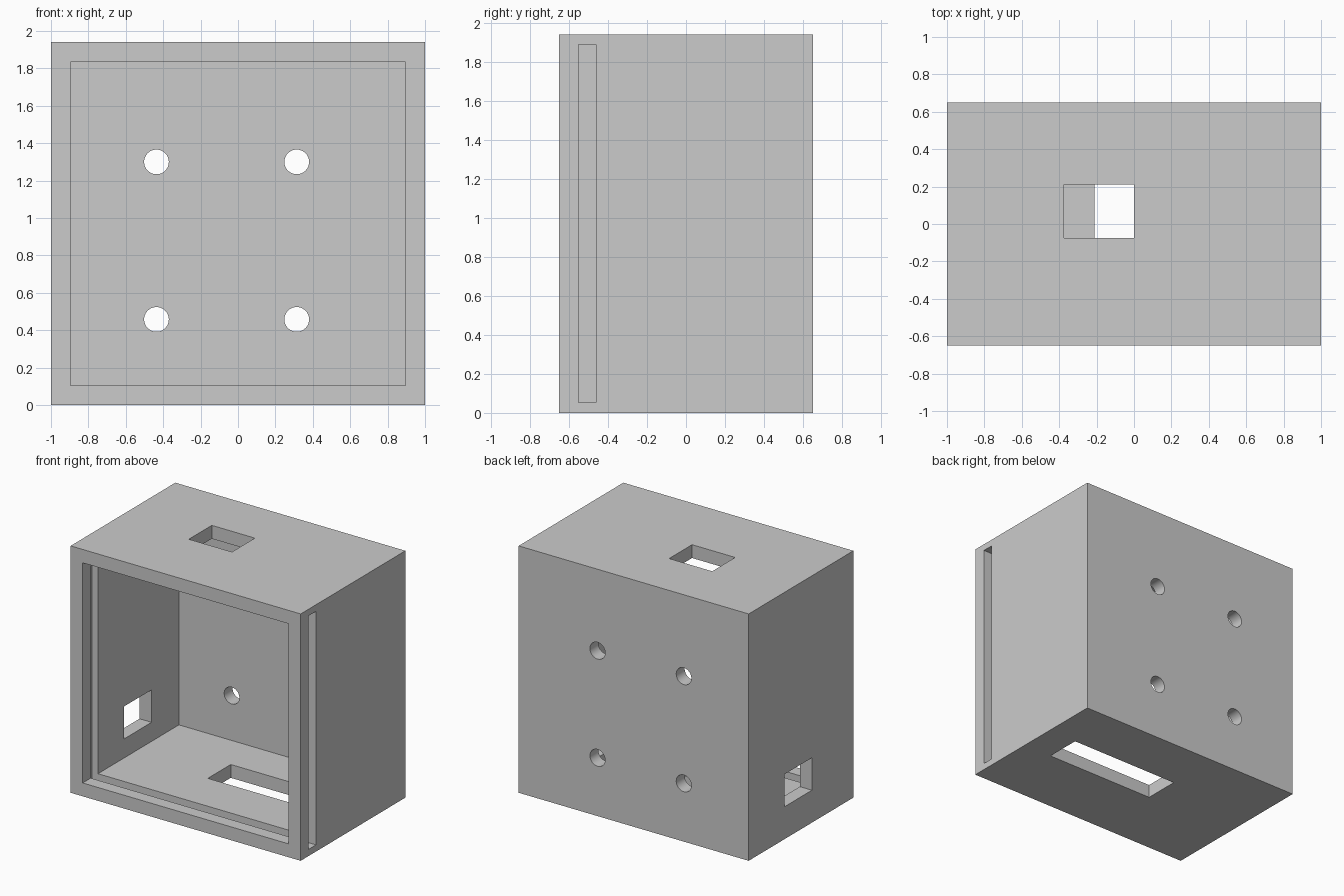
import bpy
from math import radians

if "Cube" in bpy.data.objects:
    bpy.data.objects.remove(bpy.data.objects["Cube"])

W, D, H = 1.0, 0.65, 1.94      # half width, half depth, height
T = 0.105                      # wall thickness
OUT = 0.1                      # cutter overshoot

grey = bpy.data.materials.new("Plain grey")
grey.use_nodes = True
colour = (0.6, 0.6, 0.6, 1)
grey.diffuse_color = colour
grey.node_tree.nodes["Principled BSDF"].inputs["Base Color"].default_value = colour


def box(name, x, y, z):
    """Box spanning the given (low, high) ranges."""
    spans = (x, y, z)
    bpy.ops.mesh.primitive_cube_add(size=1, location=[(a + b) / 2 for a, b in spans])
    ob = bpy.context.object
    ob.name = name
    ob.scale = [b - a for a, b in spans]
    bpy.ops.object.transform_apply(location=True, rotation=True, scale=True)
    ob.data.materials.append(grey)
    return ob


def cut(target, cutter):
    """Subtract the cutter from the target and remove it."""
    cutter.hide_render = True
    bpy.context.view_layer.objects.active = target
    mod = target.modifiers.new("Cut", "BOOLEAN")
    mod.operation, mod.solver, mod.object = "DIFFERENCE", "EXACT", cutter
    bpy.ops.object.modifier_apply(modifier=mod.name)
    bpy.data.objects.remove(cutter)


# Outer block
case = box("enclosure_case", (-W, W), (-D, D), (0, H))

# Cavity, open at the front
cut(case, box("cavity", (-W + T, W - T), (-D - OUT, D - T), (T, H - T)))

# Sliding panel groove, open through the left side
cut(case, box("panel_groove", (-W + T / 2, W + OUT), (-0.55, -0.46), (T / 2, H - T / 2)))

# Cable windows in the top, floor and right walls
cut(case, box("top_window", (-0.375, 0), (-0.075, 0.21), (H - T - OUT, H + OUT)))
cut(case, box("floor_window", (-0.21, 0.75), (-0.075, 0.21), (-OUT, T + OUT)))
cut(case, box("side_window", (-W - OUT, -W + T + OUT), (-0.135, 0.205), (0.255, 0.51)))

# Four round mounting holes in the back wall
for x in (-0.436, 0.314):
    for z in (0.458, 1.3):
        bpy.ops.mesh.primitive_cylinder_add(vertices=48, radius=0.066, depth=T + 2 * OUT,
                                            location=(x, D - T / 2, z),
                                            rotation=(radians(90), 0, 0))
        hole = bpy.context.object
        hole.data.materials.append(grey)
        cut(case, hole)

# Smooth hole walls, crisp box edges
bpy.ops.object.select_all(action="DESELECT")
case.select_set(True)
bpy.context.view_layer.objects.active = case
bpy.ops.object.shade_smooth_by_angle(angle=radians(30))
